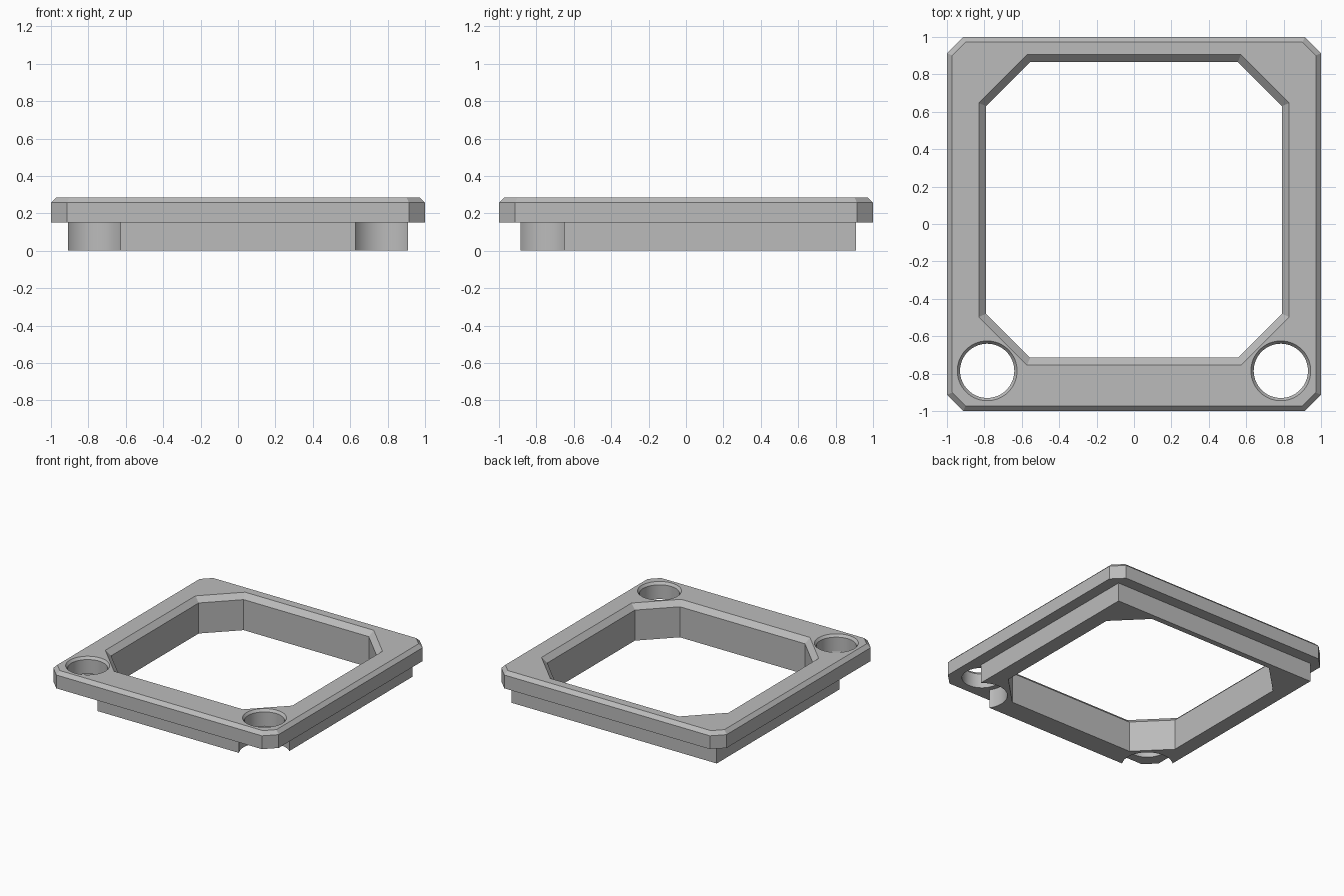
import bpy, bmesh, math

if "Cube" in bpy.data.objects:
    bpy.data.objects.remove(bpy.data.objects["Cube"], do_unlink=True)

TOP, LEDGE = 0.285, 0.15

grey = bpy.data.materials.new("plain grey")
grey.use_nodes = True
colour = (0.5, 0.5, 0.5, 1)
grey.diffuse_color = colour
grey.node_tree.nodes["Principled BSDF"].inputs["Base Color"].default_value = colour


def octagon(x, y0, y1, cut):
    """Rectangle outline with clipped corners, counter-clockwise."""
    if cut == 0:
        return [(x, y0), (x, y1), (-x, y1), (-x, y0)]
    half = [(x - cut, y0), (x, y0 + cut), (x, y1 - cut), (x - cut, y1)]
    return half + [(-px, py) for px, py in reversed(half)]


def grown(x, y0, y1, cut, d):
    """The same outline offset outwards by d."""
    return octagon(x + d, y0 - d, y1 + d, cut + d * (2 - math.sqrt(2)))


def circle(cx, cy, r, n=64):
    return [(cx + r * math.cos(math.tau * i / n), cy + r * math.sin(math.tau * i / n))
            for i in range(n)]


def loft(name, layers):
    """Closed solid through stacked (z, outline) layers."""
    bm = bmesh.new()
    rings = [[bm.verts.new((x, y, z)) for x, y in outline] for z, outline in layers]
    for low, high in zip(rings, rings[1:]):
        n = len(low)
        for i in range(n):
            j = (i + 1) % n
            bm.faces.new((low[i], low[j], high[j], high[i]))
    bm.faces.new(rings[0][::-1])
    bm.faces.new(rings[-1])
    mesh = bpy.data.meshes.new(name)
    bm.to_mesh(mesh)
    bm.free()
    mesh.materials.append(grey)
    obj = bpy.data.objects.new(name, mesh)
    bpy.context.collection.objects.link(obj)
    return obj


def combine(target, tool, operation):
    """Apply a boolean and discard the tool."""
    tool.hide_render = True
    mod = target.modifiers.new(operation.lower(), "BOOLEAN")
    mod.operation, mod.solver, mod.object = operation, "EXACT", tool
    bpy.context.view_layer.objects.active = target
    bpy.ops.object.modifier_apply(modifier=mod.name)
    bpy.data.objects.remove(tool, do_unlink=True)


# Upper plate with clipped corners and bevelled rim
rim = (1, -1, 1, 0.087)
frame = loft("frame", [(LEDGE, octagon(*rim)), (0.257, octagon(*rim)),
                       (TOP, grown(*rim, -0.028))])

# Narrower square base beneath the plate
base = octagon(0.91, -0.885, 0.91, 0)
combine(frame, loft("base", [(0, base), (0.2, base)]), "UNION")

# Central opening with a bevelled upper edge
window = (0.79, -0.715, 0.865, 0.235)
combine(frame, loft("opening_cutter", [(-0.1, octagon(*window)),
                                       (TOP - 0.04, octagon(*window)),
                                       (TOP + 0.01, grown(*window, 0.05))]), "DIFFERENCE")

# Front corner holes: wide relief in the base, countersunk bore in the plate
for side in (-1, 1):
    cx, cy = side * 0.785, -0.785
    relief = circle(cx, cy, 0.185)
    combine(frame, loft("relief_cutter", [(-0.1, relief), (LEDGE, relief)]), "DIFFERENCE")
    bore = circle(cx, cy, 0.145)
    combine(frame, loft("bore_cutter", [(0.05, bore), (TOP - 0.02, bore),
                                        (TOP + 0.01, circle(cx, cy, 0.1675))]), "DIFFERENCE")

bpy.ops.object.select_all(action="DESELECT")
frame.select_set(True)
bpy.context.view_layer.objects.active = frame
bpy.ops.object.shade_smooth_by_angle(angle=math.radians(20))
